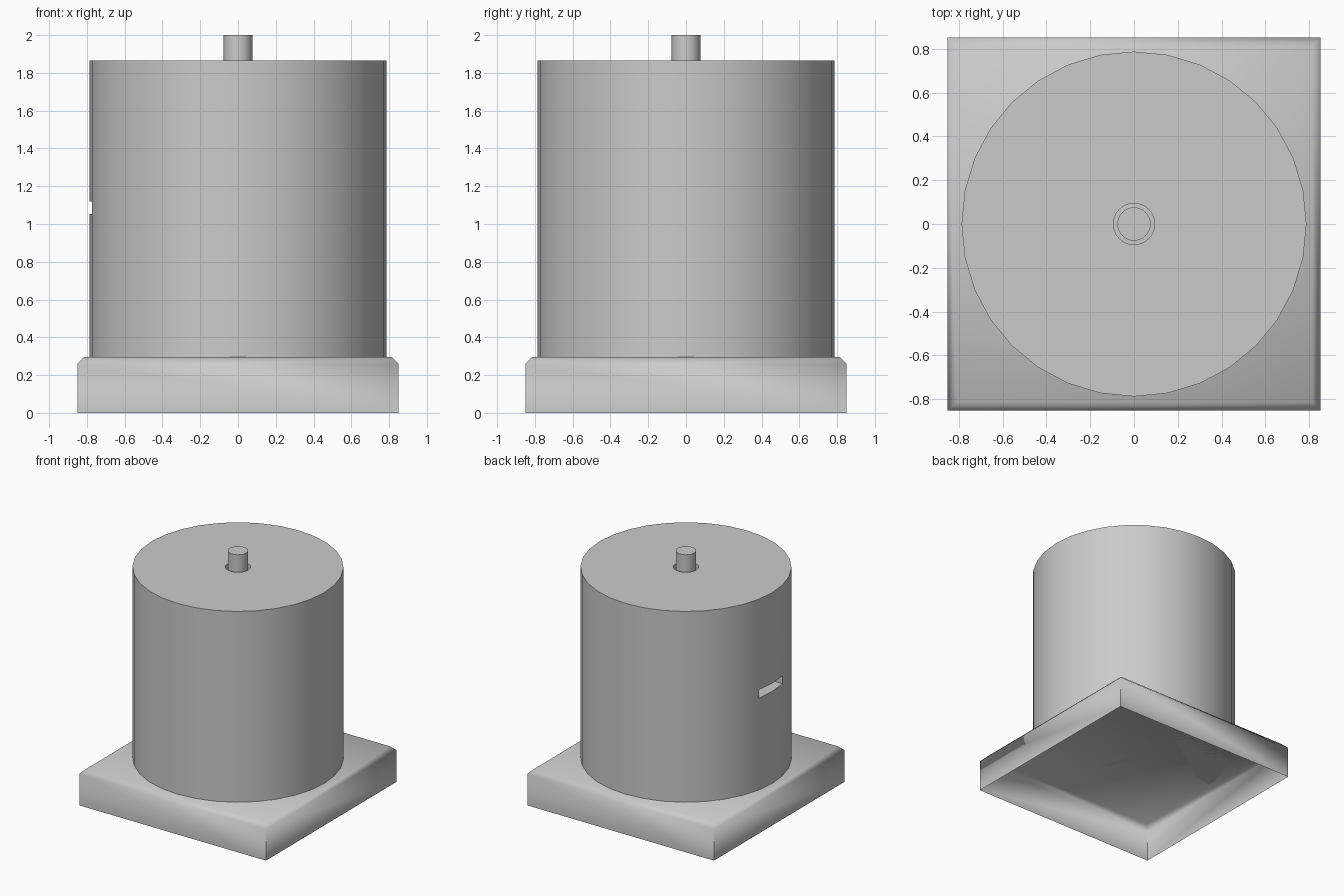
import bpy, bmesh, math

cube = bpy.data.objects.get("Cube")
if cube:
    bpy.data.objects.remove(cube, do_unlink=True)

HALF, BASE_TOP, CHAMFER = 0.85, 0.295, 0.036
BODY_R, BODY_TOP = 0.787, 1.865
SIDES = 32

grey = bpy.data.materials.new("plain grey")
grey.use_nodes = True
grey.diffuse_color = (0.6, 0.6, 0.6, 1)
grey.node_tree.nodes["Principled BSDF"].inputs["Base Color"].default_value = grey.diffuse_color


def finish(obj, name, angle):
    obj.name = name
    obj.data.materials.clear()
    obj.data.materials.append(grey)
    bpy.ops.object.select_all(action="DESELECT")
    obj.select_set(True)
    bpy.context.view_layer.objects.active = obj
    bpy.ops.object.shade_smooth_by_angle(angle=math.radians(angle))


def cylinder(radius, bottom, top):
    bpy.ops.mesh.primitive_cylinder_add(vertices=SIDES, radius=radius, depth=top - bottom,
                                        location=(0, 0, (bottom + top) / 2))
    return bpy.context.object


def cut(target, cutter):
    cutter.hide_render = True
    mod = target.modifiers.new("cut", "BOOLEAN")
    mod.operation, mod.solver, mod.object = "DIFFERENCE", "EXACT", cutter
    bpy.context.view_layer.objects.active = target
    bpy.ops.object.modifier_apply(modifier=mod.name)
    bpy.data.objects.remove(cutter, do_unlink=True)


# Square base: a hollow shell, open below, with a chamfered upper rim
bpy.ops.mesh.primitive_cube_add(size=1, location=(0, 0, BASE_TOP / 2))
base = bpy.context.object
base.scale = (2 * HALF, 2 * HALF, BASE_TOP)
bpy.ops.object.transform_apply(location=False, rotation=False, scale=True)
bm = bmesh.new()
bm.from_mesh(base.data)
bmesh.ops.delete(bm, geom=[f for f in bm.faces if f.normal.z < -0.5], context="FACES_ONLY")
rim = [e for e in bm.edges if all(v.co.z > 0 for v in e.verts)]
bmesh.ops.bevel(bm, geom=rim, offset=CHAMFER, segments=1, affect="EDGES")
bm.to_mesh(base.data)
bm.free()
finish(base, "base", 65)

# Round body with a shaft hole and a slot in its side
body = cylinder(BODY_R, BASE_TOP, BODY_TOP)
cut(body, cylinder(0.094, BASE_TOP - 0.1, BODY_TOP + 0.1))
bpy.ops.mesh.primitive_cube_add(size=1, location=(-0.75, 0, 1.085))
slot = bpy.context.object
slot.scale = (0.4, 0.305, 0.066)
cut(body, slot)
finish(body, "body", 30)

# Shaft standing on the base and rising out of the body
finish(cylinder(0.076, BASE_TOP, 2.0), "shaft", 30)
